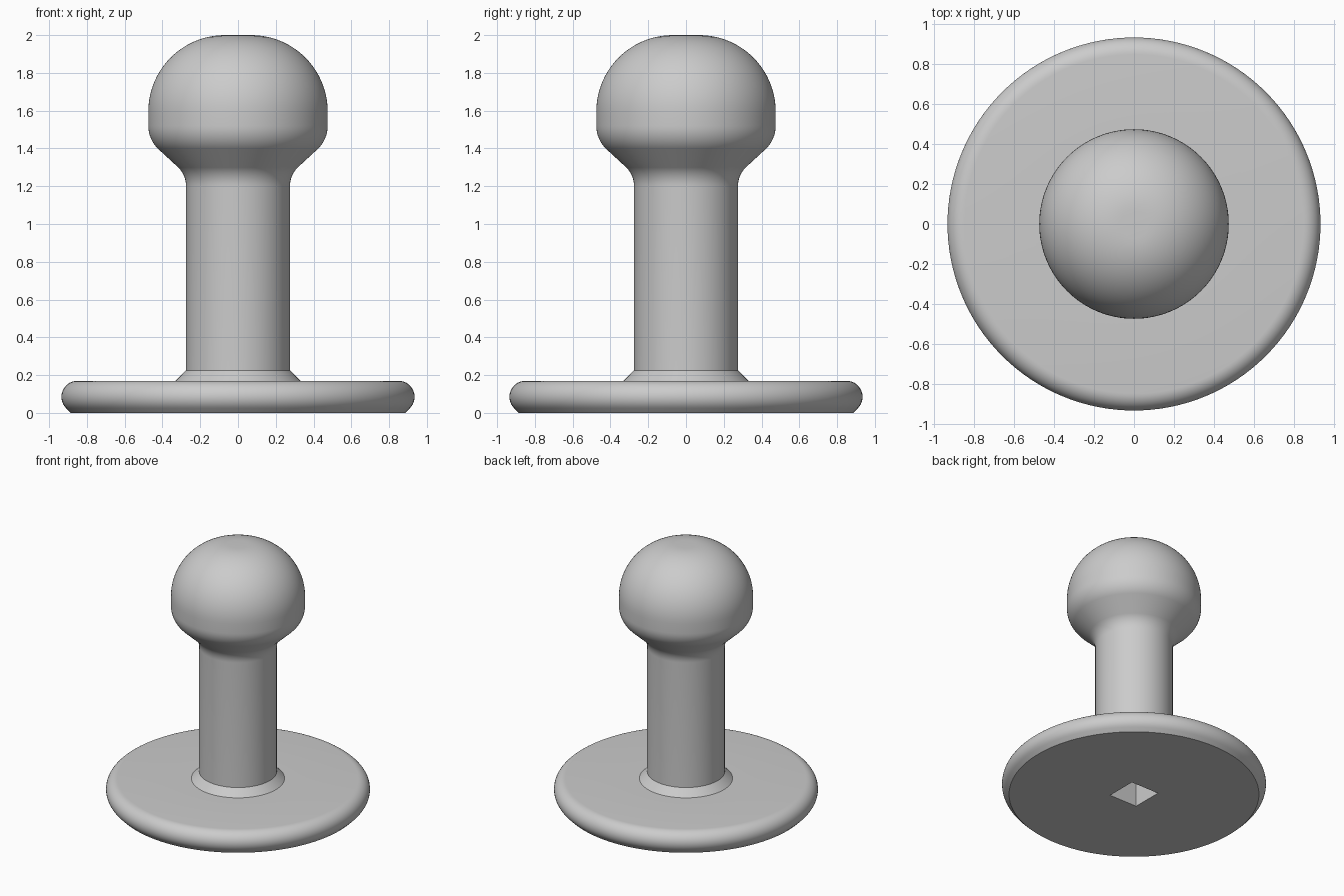
import bpy, bmesh, math
from mathutils import Vector

cube = bpy.data.objects.get("Cube")
if cube:
    bpy.data.objects.remove(cube, do_unlink=True)

SEGMENTS = 128


def arc(cx, cz, radius, start, end, steps):
    """Profile points on an arc, angles in degrees."""
    angles = [math.radians(start + (end - start) * i / steps) for i in range(steps + 1)]
    return [(cx + radius * math.cos(a), cz + radius * math.sin(a)) for a in angles]


def add_object(name, bm):
    mesh = bpy.data.meshes.new(name)
    bm.to_mesh(mesh)
    bm.free()
    obj = bpy.data.objects.new(name, mesh)
    bpy.context.collection.objects.link(obj)
    return obj


def lathe(name, profile):
    """Spin an open profile around z; flat caps close both ends."""
    bm = bmesh.new()
    rings = []
    for r, z in profile:
        ring = []
        for i in range(SEGMENTS):
            a = 2 * math.pi * i / SEGMENTS
            ring.append(bm.verts.new((r * math.cos(a), r * math.sin(a), z)))
        rings.append(ring)
    for low, high in zip(rings, rings[1:]):
        for i in range(SEGMENTS):
            j = (i + 1) % SEGMENTS
            bm.faces.new((low[i], low[j], high[j], high[i]))
    bm.faces.new(rings[0][::-1])
    bm.faces.new(rings[-1])
    return add_object(name, bm)


# Plain grey material
grey = bpy.data.materials.new("grey")
grey.use_nodes = True
colour = (0.6, 0.6, 0.6, 1)
grey.diffuse_color = colour
grey.node_tree.nodes["Principled BSDF"].inputs["Base Color"].default_value = colour

# Profile: rounded flange, sloped collar, post, flared neck and domed head
profile = [(0.885, 0)]
profile += arc(0.85, 0.085, 0.085, -45, 90, 14)
profile += [(0.33, 0.17), (0.275, 0.225)]
profile += arc(0.415, 1.2, 0.14, 180, 135, 8)
profile += arc(0.305, 1.52, 0.17, -45, 0, 8)
profile += arc(0.07, 1.595, 0.405, 0, 90, 20)
knob = lathe("knob", profile)
knob.data.materials.append(grey)

# Square spindle socket cut up from the underside
bm = bmesh.new()
bmesh.ops.create_cube(bm, size=1)
bmesh.ops.scale(bm, vec=Vector((0.24, 0.24, 1.0)), verts=bm.verts)
bmesh.ops.translate(bm, vec=Vector((0, 0, 0.4)), verts=bm.verts)
cutter = add_object("socket_cutter", bm)
cutter.data.materials.append(grey)
cutter.hide_render = True

socket = knob.modifiers.new("socket", 'BOOLEAN')
socket.operation = 'DIFFERENCE'
socket.solver = 'EXACT'
socket.object = cutter

bpy.ops.object.select_all(action='DESELECT')
knob.select_set(True)
bpy.context.view_layer.objects.active = knob
bpy.ops.object.modifier_apply(modifier=socket.name)
bpy.data.objects.remove(cutter, do_unlink=True)

# Smooth curves, crisp collar, rim and socket edges
bpy.ops.object.shade_smooth_by_angle(angle=math.radians(30))
